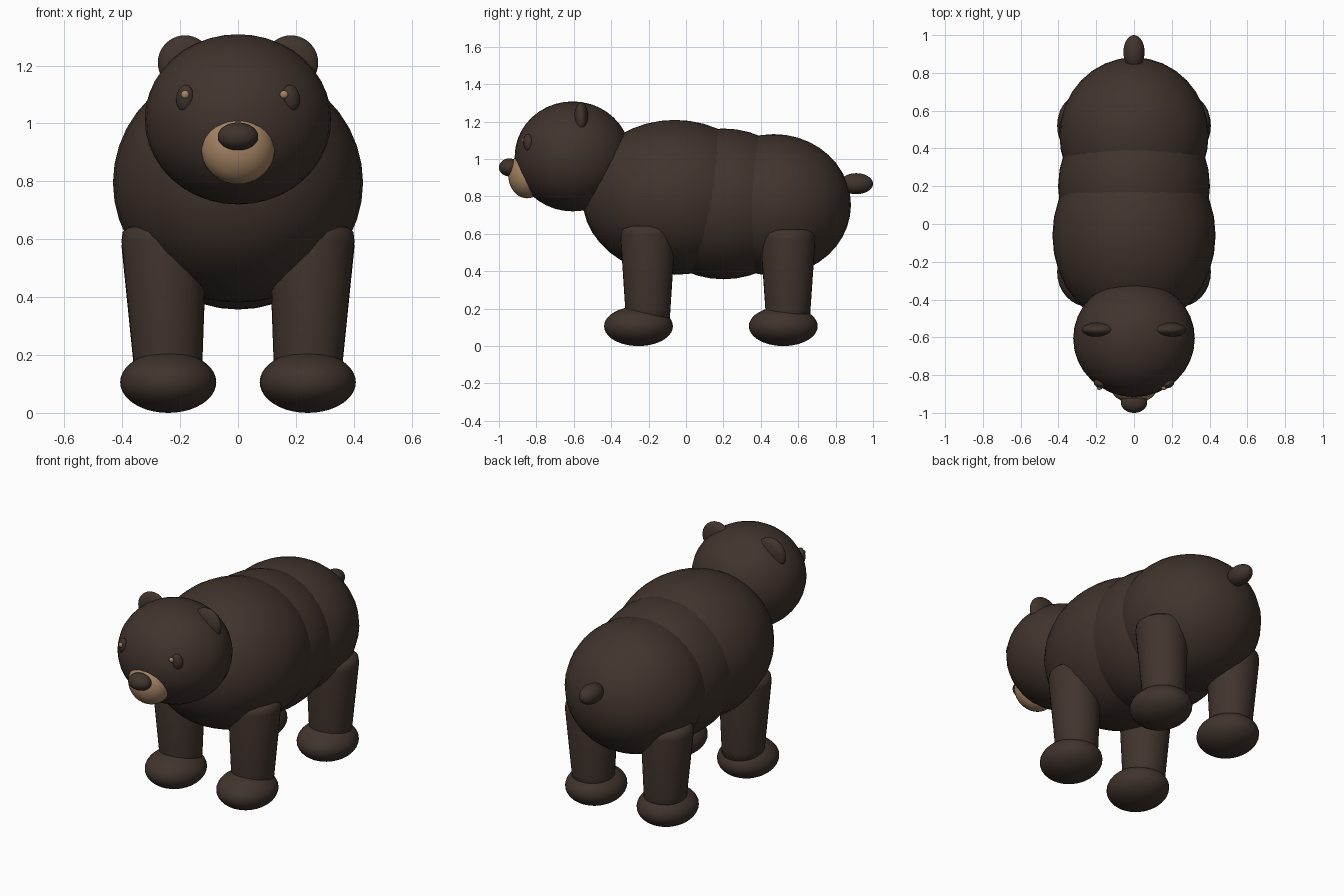
import bpy, bmesh, math
from mathutils import Vector

cube = bpy.data.objects.get("Cube")
if cube:
    bpy.data.objects.remove(cube, do_unlink=True)


def material(name, rgb):
    m = bpy.data.materials.new(name)
    m.use_nodes = True
    m.diffuse_color = (*rgb, 1)
    bsdf = next(n for n in m.node_tree.nodes if n.type == "BSDF_PRINCIPLED")
    bsdf.inputs["Base Color"].default_value = (*rgb, 1)
    bsdf.inputs["Roughness"].default_value = 0.8
    return m


BROWN = material("dark brown fur", (0.052, 0.034, 0.026))
TAN = material("tan muzzle", (0.38, 0.23, 0.13))


def finish(name, bm, mat, location, rotation=(0, 0, 0)):
    for f in bm.faces:
        f.smooth = True
    mesh = bpy.data.meshes.new(name)
    bm.to_mesh(mesh)
    bm.free()
    mesh.materials.append(mat)
    ob = bpy.data.objects.new(name, mesh)
    ob.location = location
    ob.rotation_euler = [math.radians(a) for a in rotation]
    bpy.context.collection.objects.link(ob)
    return ob


def ellipsoid(name, center, radii, mat=BROWN, rotation=(0, 0, 0)):
    bm = bmesh.new()
    bmesh.ops.create_uvsphere(bm, u_segments=32, v_segments=20, radius=1)
    bmesh.ops.scale(bm, vec=radii, verts=bm.verts)
    return finish(name, bm, mat, center, rotation)


def leg(name, foot, top):
    """Tapered column with a softly rounded top, leaning from foot to top."""
    profile = [(0.115, 0.1), (0.121, 0.2), (0.147, top.z - 0.05),
               (0.142, top.z - 0.02), (0.122, top.z - 0.004), (0.09, top.z)]
    bm = bmesh.new()
    rings = []
    for r, z in profile:
        c = foot.lerp(top, (z - 0.1) / (top.z - 0.1))
        rings.append([bm.verts.new((c.x + r * math.cos(a), c.y + r * math.sin(a), z))
                      for a in (math.tau * i / 32 for i in range(32))])
    for low, high in zip(rings, rings[1:]):
        for i in range(32):
            j = (i + 1) % 32
            bm.faces.new((low[i], low[j], high[j], high[i]))
    bm.faces.new(rings[-1])
    bm.faces.new(rings[0][::-1])
    return finish(name, bm, BROWN, (0, 0, 0))


# Torso: three overlapping masses
ellipsoid("chest", (0, -0.06, 0.795), (0.432, 0.495, 0.414))
ellipsoid("belly", (0, 0.2, 0.76), (0.402, 0.45, 0.403))
ellipsoid("rump", (0, 0.47, 0.755), (0.395, 0.412, 0.378))
ellipsoid("tail", (0, 0.91, 0.868), (0.056, 0.09, 0.056))

# Head
ellipsoid("head", (0, -0.606, 1.014), (0.322, 0.31, 0.294))
ellipsoid("muzzle", (0, -0.85, 0.914), (0.128, 0.1, 0.124), TAN)
ellipsoid("nose", (0, -0.945, 0.955), (0.07, 0.055, 0.048))

# Paired parts
for side, s in (("left", 1), ("right", -1)):
    ellipsoid(side + "_ear", (0.183 * s, -0.56, 1.21), (0.094, 0.039, 0.094))
    ellipsoid(side + "_eye", (0.184 * s, -0.845, 1.088), (0.031, 0.022, 0.046),
              rotation=(0, -10 * s, 30 * s))
    ellipsoid(side + "_eye_glint", (0.171 * s - 0.012, -0.868, 1.1),
              (0.014, 0.01, 0.014), TAN)
    for end, y, shift, height in (("front", -0.254, 0.05, 0.645), ("hind", 0.52, 0.025, 0.625)):
        ellipsoid(f"{end}_{side}_paw", (0.241 * s, y, 0.106), (0.166, 0.184, 0.106))
        leg(f"{end}_{side}_leg", Vector((0.24 * s, y + shift, 0.1)),
            Vector((0.257 * s, y + shift, height)))
